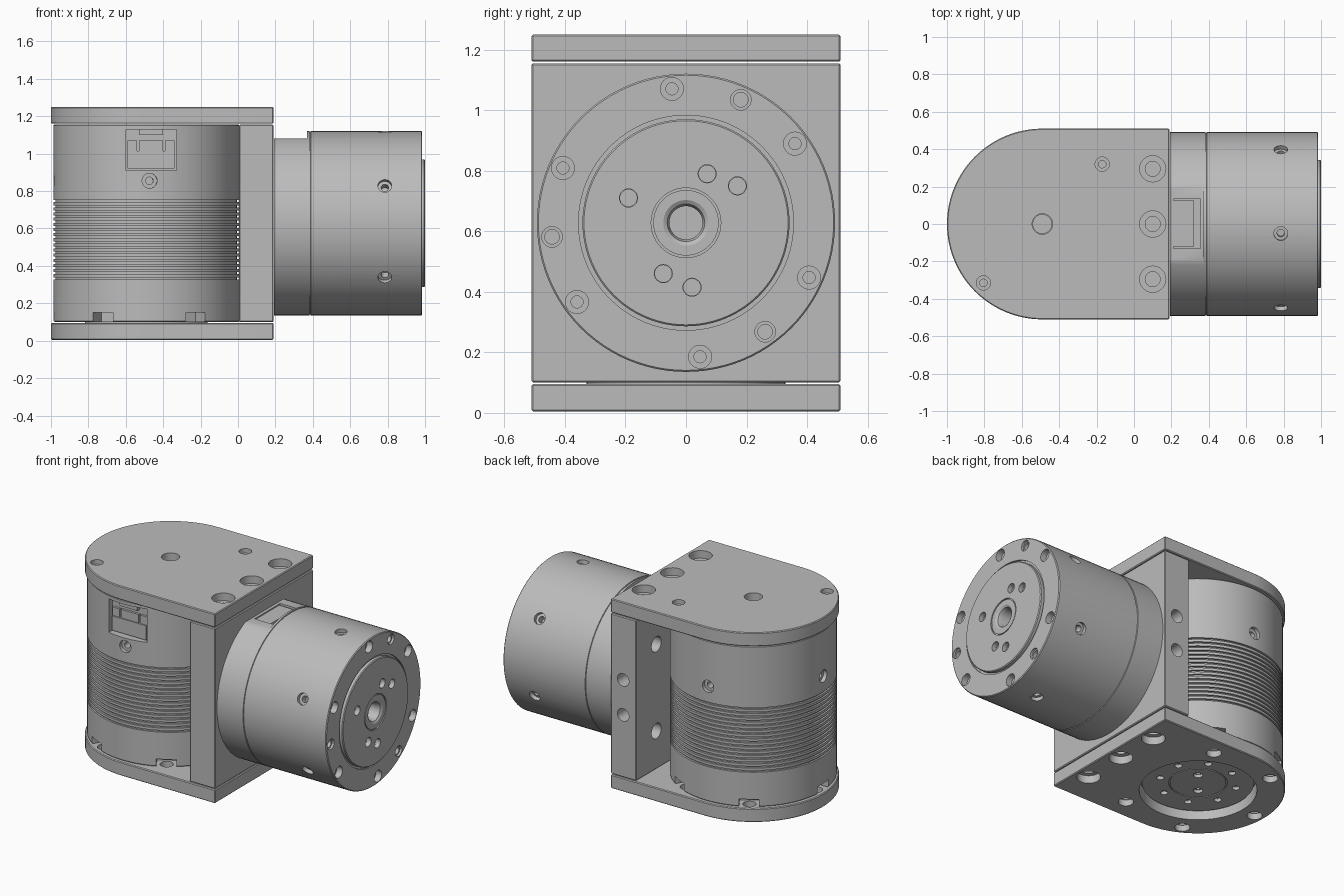
import bpy, bmesh, math
from mathutils import Matrix, Vector

if "Cube" in bpy.data.objects:
    bpy.data.objects.remove(bpy.data.objects["Cube"], do_unlink=True)

grey = bpy.data.materials.new("machined grey")
grey.use_nodes = True
grey.diffuse_color = (0.5, 0.5, 0.5, 1)
grey.node_tree.nodes["Principled BSDF"].inputs["Base Color"].default_value = (0.5, 0.5, 0.5, 1)

MX = -0.49            # upright motor axis
AZ = 0.628            # sideways motor axis height
OUT = {"x": Vector((1, 0, 0)), "up": Vector((0, 0, 1)), "down": Vector((0, 0, -1)),
       "back": Vector((0, 1, 0)), "-x": Vector((-1, 0, 0))}


def lathe(bm, profile, matrix, steps=96):
    """Closed solid of revolution from (radius, height) points."""
    part = bmesh.new()
    vs = [part.verts.new((r, 0, z)) for r, z in profile]
    es = [part.edges.new(pair) for pair in zip(vs, vs[1:])]
    bmesh.ops.spin(part, geom=vs + es, cent=(0, 0, 0), axis=(0, 0, 1),
                   angle=math.tau, steps=steps)
    bmesh.ops.remove_doubles(part, verts=part.verts, dist=0.0001)
    bmesh.ops.transform(part, matrix=matrix, verts=part.verts)
    bmesh.ops.recalc_face_normals(part, faces=part.faces)
    tmp = bpy.data.meshes.new("tmp")
    part.to_mesh(tmp)
    part.free()
    bm.from_mesh(tmp)
    bpy.data.meshes.remove(tmp)


def hole(bm, loc, out, wide, step, narrow, depth):
    """Stepped drill bit entering the surface at loc against direction out."""
    m = Matrix.Translation(loc) @ out.to_track_quat("Z", "Y").to_matrix().to_4x4()
    lathe(bm, [(0, 0.03), (wide, 0.03), (wide, -step), (narrow, -step),
               (narrow, -depth), (0, -depth)], m, 24)


def box(bm, lo, hi, matrix=Matrix()):
    lo, hi = Vector(lo), Vector(hi)
    m = matrix @ Matrix.Translation((lo + hi) / 2) @ Matrix.Diagonal((*(hi - lo), 1))
    return bmesh.ops.create_cube(bm, size=1, matrix=m)["verts"]


def bevel(bm, width):
    sharp = [e for e in bm.edges if e.calc_face_angle(0) > 1]
    bmesh.ops.bevel(bm, geom=sharp, offset=width, segments=1, affect="EDGES")


def finish(name, bm):
    bmesh.ops.recalc_face_normals(bm, faces=bm.faces)
    mesh = bpy.data.meshes.new(name)
    bm.to_mesh(mesh)
    bm.free()
    mesh.materials.append(grey)
    ob = bpy.data.objects.new(name, mesh)
    bpy.context.collection.objects.link(ob)
    return ob


def activate(ob):
    bpy.ops.object.select_all(action="DESELECT")
    ob.select_set(True)
    bpy.context.view_layer.objects.active = ob


def cut(ob, bm):
    cutter = finish("cutter", bm)
    cutter.hide_render = True
    mod = ob.modifiers.new("cut", "BOOLEAN")
    mod.operation, mod.solver, mod.object = "DIFFERENCE", "EXACT", cutter
    activate(ob)
    bpy.ops.object.modifier_apply(modifier=mod.name)
    bpy.data.objects.remove(cutter, do_unlink=True)


def smooth(ob):
    activate(ob)
    bpy.ops.object.shade_smooth_by_angle(angle=math.radians(25))


def polar(radius, degrees):
    a = math.radians(degrees)
    return radius * math.cos(a), radius * math.sin(a)


def plate(name, z0, z1):
    bm = bmesh.new()
    pts = [(MX + x, y) for x, y in (polar(0.51, 90 + 180 * i / 48) for i in range(49))]
    pts += [(0.19, -0.51), (0.19, 0.51)]
    face = bm.faces.new([bm.verts.new((x, y, z0)) for x, y in pts])
    ext = bmesh.ops.extrude_face_region(bm, geom=[face])["geom"]
    bmesh.ops.translate(bm, vec=(0, 0, z1 - z0),
                        verts=[v for v in ext if isinstance(v, bmesh.types.BMVert)])
    bmesh.ops.recalc_face_normals(bm, faces=bm.faces)
    bevel(bm, 0.005)
    return finish(name, bm)


# Top plate: wall bolts, pivot hole and two dowel holes
top = plate("top_plate", 1.16, 1.25)
c = bmesh.new()
for y in (-0.295, 0, 0.295):
    hole(c, (0.1, y, 1.25), OUT["up"], 0.07, 0.05, 0.04, 0.15)
hole(c, (MX, 0, 1.25), OUT["up"], 0.055, 0.05, 0.05, 0.15)
for x, y in ((-0.17, 0.32), (-0.805, -0.315)):
    hole(c, (x, y, 1.25), OUT["up"], 0.038, 0.03, 0.02, 0.15)
cut(top, c)
smooth(top)

# Bottom plate: wall bolts, output opening and motor bolts
bottom = plate("bottom_plate", 0.005, 0.095)
c = bmesh.new()
for y in (-0.295, 0, 0.295):
    hole(c, (0.1, y, 0.005), OUT["down"], 0.07, 0.05, 0.04, 0.15)
lathe(c, [(0, -0.1), (0.345, -0.1), (0.345, 0.2), (0, 0.2)], Matrix.Translation((MX, 0, 0)))
for k in range(5):
    x, y = polar(0.445, 62 + 60 * k)
    hole(c, (MX + x, y, 0.005), OUT["down"], 0.045, 0.04, 0.04, 0.15)
cut(bottom, c)
smooth(bottom)

# Upright wall joining the plates
bm = bmesh.new()
box(bm, (0.005, -0.51, 0.1), (0.19, 0.51, 1.155))
bevel(bm, 0.005)
wall = finish("side_wall", bm)
c = bmesh.new()
for z in (0.51, 0.74):
    hole(c, (0.1, 0.51, z), OUT["back"], 0.042, 0.1, 0.03, 0.14)
for y in (-0.3, 0.3):
    for z in (0.35, 0.92):
        hole(c, (0.005, y, z), OUT["-x"], 0.05, 0.1, 0.03, 0.16)
cut(wall, c)
smooth(wall)

# Upright motor with cooling grooves
R = 0.4975
prof = [(0, 0.1), (R - 0.005, 0.1), (R, 0.105)]
for i in range(16):
    z = 0.328 + i * 0.0275
    prof += [(R, z), (R - 0.012, z), (R - 0.012, z + 0.011), (R, z + 0.011)]
prof += [(R, 1.15), (R - 0.005, 1.155), (0, 1.155)]
bm = bmesh.new()
lathe(bm, prof, Matrix.Translation((MX, 0, 0)))
motor = finish("upright_motor", bm)
c = bmesh.new()
for a in (2, 92, 182, 272):
    x, y = polar(R, a)
    hole(c, (MX + x, y, 0.855), Vector((x, y, 0)), 0.04, 0.025, 0.02, 0.07)
for k in range(6):
    m = Matrix.Translation((MX, 0, 0)) @ Matrix.Rotation(math.radians(62 + 60 * k), 4, "Z")
    box(c, (0.4, -0.06, 0.05), (0.55, 0.06, 0.15), m)
box(c, (-0.6, -0.6, 0.91), (-0.33, -0.445, 1.13))
cut(motor, c)
smooth(motor)

# Cable socket in the upright motor
bm = bmesh.new()
box(bm, (-0.59, -0.468, 0.92), (-0.34, -0.44, 1.015))
for x0, x1 in ((-0.59, -0.54), (-0.53, -0.4), (-0.39, -0.34)):
    box(bm, (x0, -0.46, 1.015), (x1, -0.44, 1.07))
box(bm, (-0.53, -0.475, 1.1), (-0.4, -0.44, 1.13))
finish("upright_socket", bm)

# Output disc under the upright motor
bm = bmesh.new()
lathe(bm, [(0, 0.055), (0.165, 0.055), (0.165, 0.062), (0.172, 0.062), (0.172, 0.055),
           (0.328, 0.055), (0.328, 0.11), (0, 0.11)], Matrix.Translation((MX, 0, 0)))
disc = finish("upright_output_disc", bm)
c = bmesh.new()
for k in range(8):
    x, y = polar(0.23, 20 + 45 * k)
    hole(c, (MX + x, y, 0.055), OUT["down"], 0.022, 0.02, 0.018, 0.04)
for a in (50, 230):
    x, y = polar(0.09, a)
    hole(c, (MX + x, y, 0.055), OUT["down"], 0.028, 0.02, 0.02, 0.04)
cut(disc, c)
smooth(disc)

# Sideways motor with raised output disc and dished hub
S = 0.4925
prof = [(0, 0.192), (S, 0.192), (S, 0.381), (S - 0.005, 0.383), (S - 0.005, 0.387),
        (S, 0.389), (S, 0.98), (S - 0.005, 0.985), (0.355, 0.985), (0.355, 0.975),
        (0.342, 0.975), (0.342, 0.995), (0.337, 1), (0.115, 1), (0.115, 0.992),
        (0.108, 0.992), (0.108, 0.998), (0.075, 0.998), (0.062, 0.99), (0.055, 0.97),
        (0.055, 0.7), (0, 0.7)]
bm = bmesh.new()
lathe(bm, prof, Matrix.Translation((0, 0, AZ)) @ Matrix.Rotation(math.pi / 2, 4, "Y"))
arm = finish("sideways_motor", bm)
c = bmesh.new()
for a in (96, 156, 216, 276, 336, 36):          # radial screws
    y, z = polar(S, a)
    hole(c, (0.785, y, AZ + z), Vector((0, y, z)), 0.037, 0.025, 0.02, 0.07)
for a in (96, 36, 336, 276, 216, 156):          # rim screws
    y, z = polar(0.445, a)
    hole(c, (0.985, y, AZ + z), OUT["x"], 0.038, 0.04, 0.02, 0.06)
for a in (66, 186, 306):                        # rim dowels
    y, z = polar(0.445, a)
    hole(c, (0.985, y, AZ + z), OUT["x"], 0.034, 0.015, 0.024, 0.05)
for y, z in ((-0.19, 0.71), (0.07, 0.79), (0.17, 0.75), (-0.075, 0.46), (0.02, 0.415)):
    hole(c, (1, y, z), OUT["x"], 0.03, 0.03, 0.028, 0.04)
cut(arm, c)
c = bmesh.new()
box(c, (0.1, -0.25, 1.08), (0.368, 0.25, 1.3))
cut(arm, c)
c = bmesh.new()
box(c, (0.212, -0.13, 1.055), (0.355, 0.135, 1.2))
cut(arm, c)
smooth(arm)

# Cable socket in the sideways motor
bm = bmesh.new()
box(bm, (0.212, -0.12, 1.04), (0.32, 0.125, 1.072))
finish("sideways_socket", bm)
